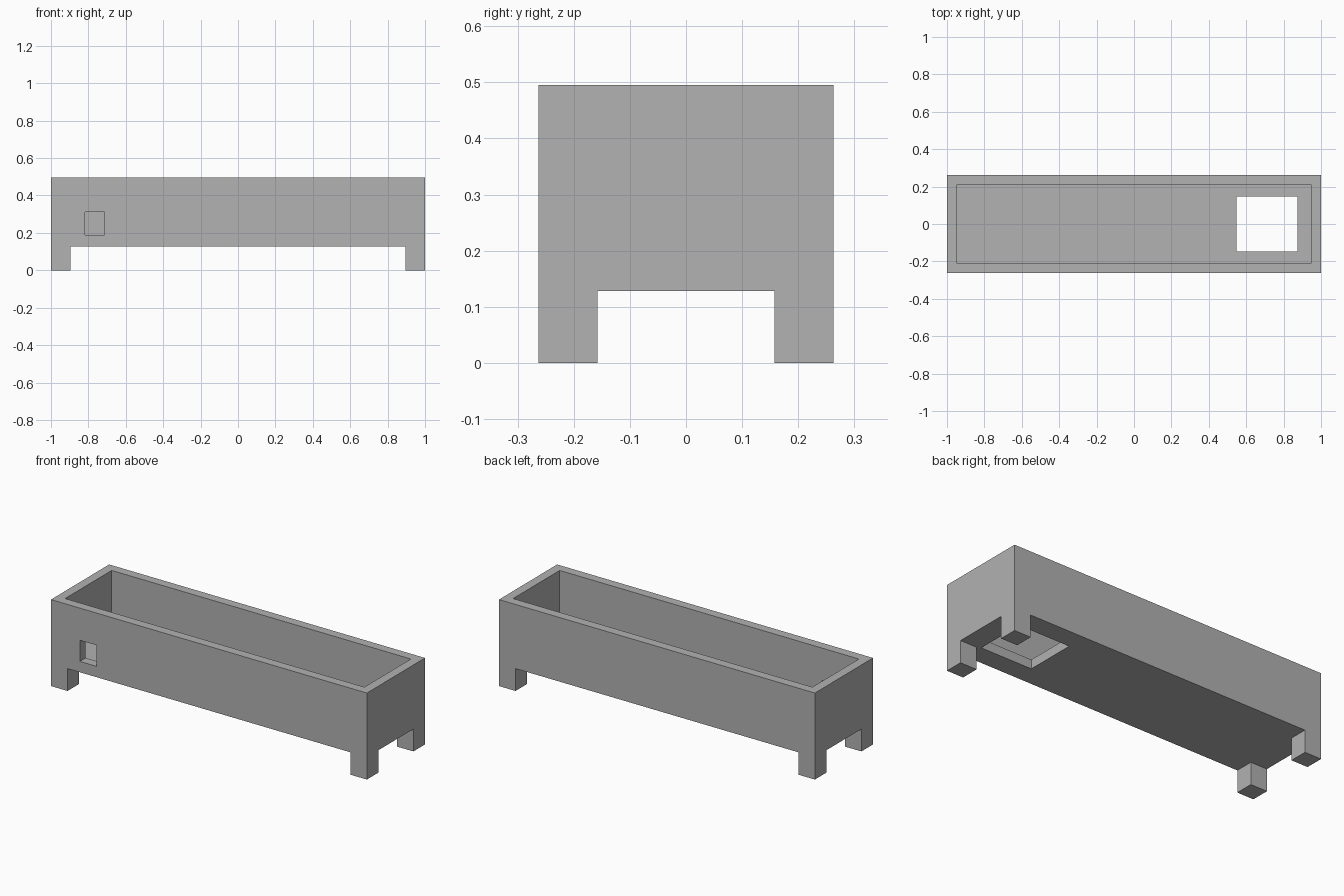
import bpy
from mathutils import Vector

default = bpy.data.objects.get("Cube")
if default:
    bpy.data.objects.remove(default, do_unlink=True)

# Main sizes
HX, HY, TOP = 1.0, 0.263, 0.495
WALL, LEG, BASE = 0.0526, 0.105, 0.128
OVER = 0.1  # overshoot so that cutters pass cleanly through faces

grey = bpy.data.materials.new("plain_grey")
grey.use_nodes = True
colour = (0.445, 0.445, 0.445, 1)
grey.diffuse_color = colour
grey.node_tree.nodes["Principled BSDF"].inputs["Base Color"].default_value = colour


def box(name, low, high):
    """Axis-aligned box between two corners."""
    low, high = Vector(low), Vector(high)
    bpy.ops.mesh.primitive_cube_add(size=1)
    ob = bpy.context.object
    ob.name = name
    for v in ob.data.vertices:
        v.co = (low + high) / 2 + v.co * (high - low)
    return ob


def cut(target, name, low, high):
    """Subtract a box from the target and drop the cutter."""
    cutter = box(name, low, high)
    cutter.hide_render = True
    mod = target.modifiers.new(name, 'BOOLEAN')
    mod.operation, mod.solver, mod.object = 'DIFFERENCE', 'EXACT', cutter
    bpy.context.view_layer.objects.active = target
    bpy.ops.object.modifier_apply(modifier=mod.name)
    bpy.data.objects.remove(cutter, do_unlink=True)


# Solid block that becomes the trough and its four legs
trough = box("trough_with_legs", (-HX, -HY, 0), (HX, HY, TOP))

# Open basin
cut(trough, "basin", (WALL - HX, WALL - HY, BASE + WALL),
    (HX - WALL, HY - WALL, TOP + OVER))

# Gaps between the legs, across and along
cut(trough, "gap_across", (LEG - HX, -HY - OVER, -OVER),
    (HX - LEG, HY + OVER, BASE))
cut(trough, "gap_along", (-HX - OVER, LEG - HY, -OVER),
    (HX + OVER, HY - LEG, BASE))

# Drain opening through the floor
cut(trough, "floor_opening", (0.547, -0.147, BASE - 0.05),
    (0.873, 0.147, BASE + WALL + 0.05))

# Small window through the front wall
cut(trough, "front_window", (-0.817, -HY - OVER, 0.19),
    (-0.713, -HY + WALL + 0.05, 0.311))

trough.data.materials.clear()
trough.data.materials.append(grey)
for face in trough.data.polygons:
    face.material_index = 0
    face.use_smooth = False
